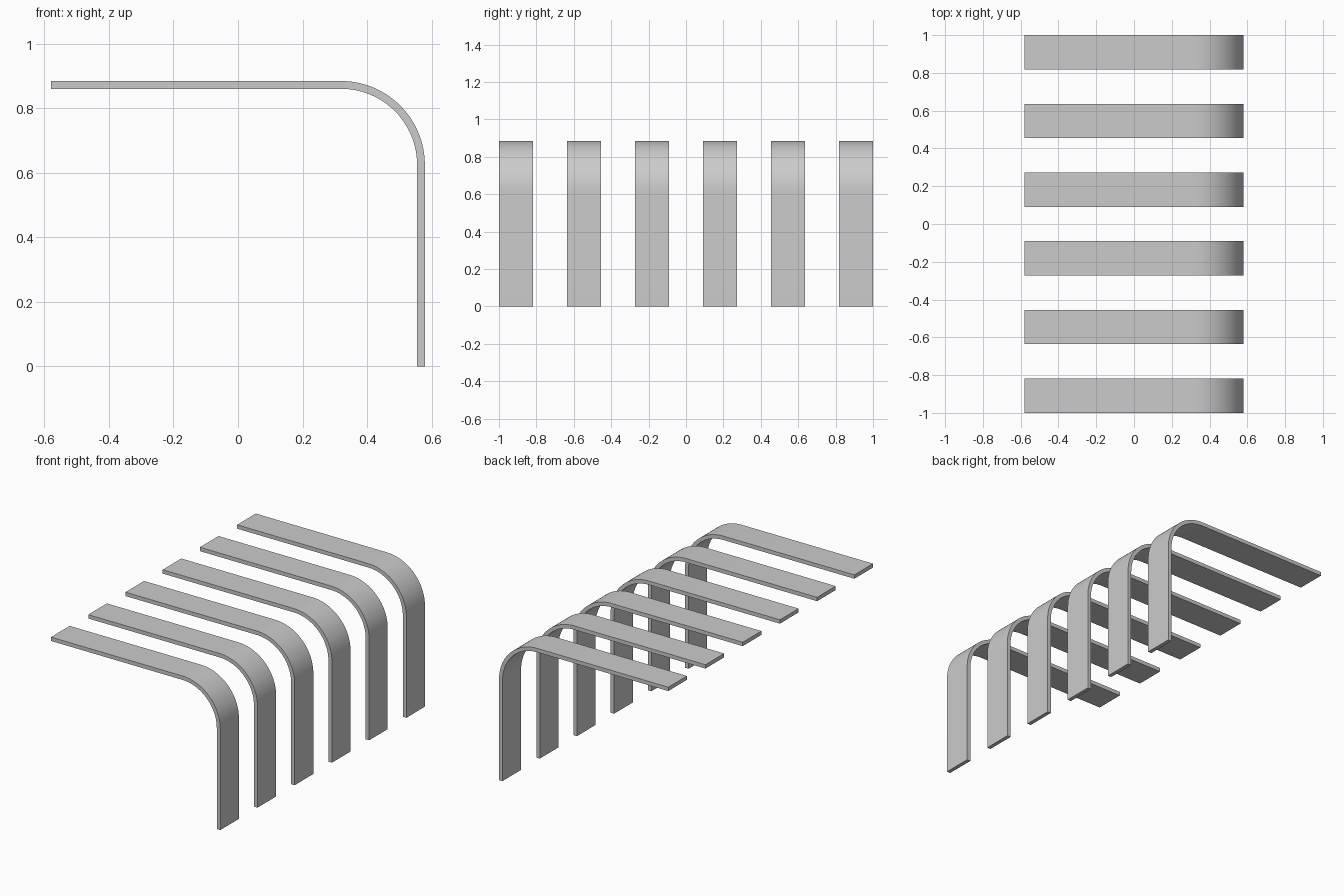
import bpy, bmesh, math

if "Cube" in bpy.data.objects:
    bpy.data.objects.remove(bpy.data.objects["Cube"])

HALF_X, TOP, THICK = 0.579, 0.884, 0.024
RADIUS, STEPS = 0.26, 24
COUNT, WIDTH = 6, 2 / 11


def side_path(inset):
    """One side of the bent strip: straight top, rounded corner, straight leg."""
    cx, cz, r = HALF_X - RADIUS, TOP - RADIUS, RADIUS - inset
    pts = [(-HALF_X, TOP - inset)]
    for i in range(STEPS + 1):
        a = math.pi / 2 * (1 - i / STEPS)
        pts.append((cx + r * math.cos(a), cz + r * math.sin(a)))
    pts.append((HALF_X - inset, 0))
    return pts


def make_slat(name, y0):
    bm = bmesh.new()
    outer, inner = side_path(0), side_path(THICK)
    # Ladder of rings: outer/inner edge at both sides of the strip
    rings = [[bm.verts.new((p[0], y, p[1]))
              for p, y in ((o, y0), (o, y0 + WIDTH), (n, y0 + WIDTH), (n, y0))]
             for o, n in zip(outer, inner)]
    for a, b in zip(rings, rings[1:]):
        for k in range(4):
            j = (k + 1) % 4
            bm.faces.new((a[k], a[j], b[j], b[k]))
    # End caps
    bm.faces.new(rings[0])
    bm.faces.new(rings[-1])
    bmesh.ops.recalc_face_normals(bm, faces=bm.faces[:])
    mesh = bpy.data.meshes.new(name)
    bm.to_mesh(mesh)
    bm.free()
    ob = bpy.data.objects.new(name, mesh)
    bpy.context.collection.objects.link(ob)
    bpy.ops.object.select_all(action='DESELECT')
    ob.select_set(True)
    bpy.context.view_layer.objects.active = ob
    bpy.ops.object.shade_smooth_by_angle(angle=math.radians(30))


# Row of evenly spaced bent slats, gaps as wide as the slats
for n in range(COUNT):
    make_slat(f"bent_slat_{n + 1}", -1 + 2 * WIDTH * n)
